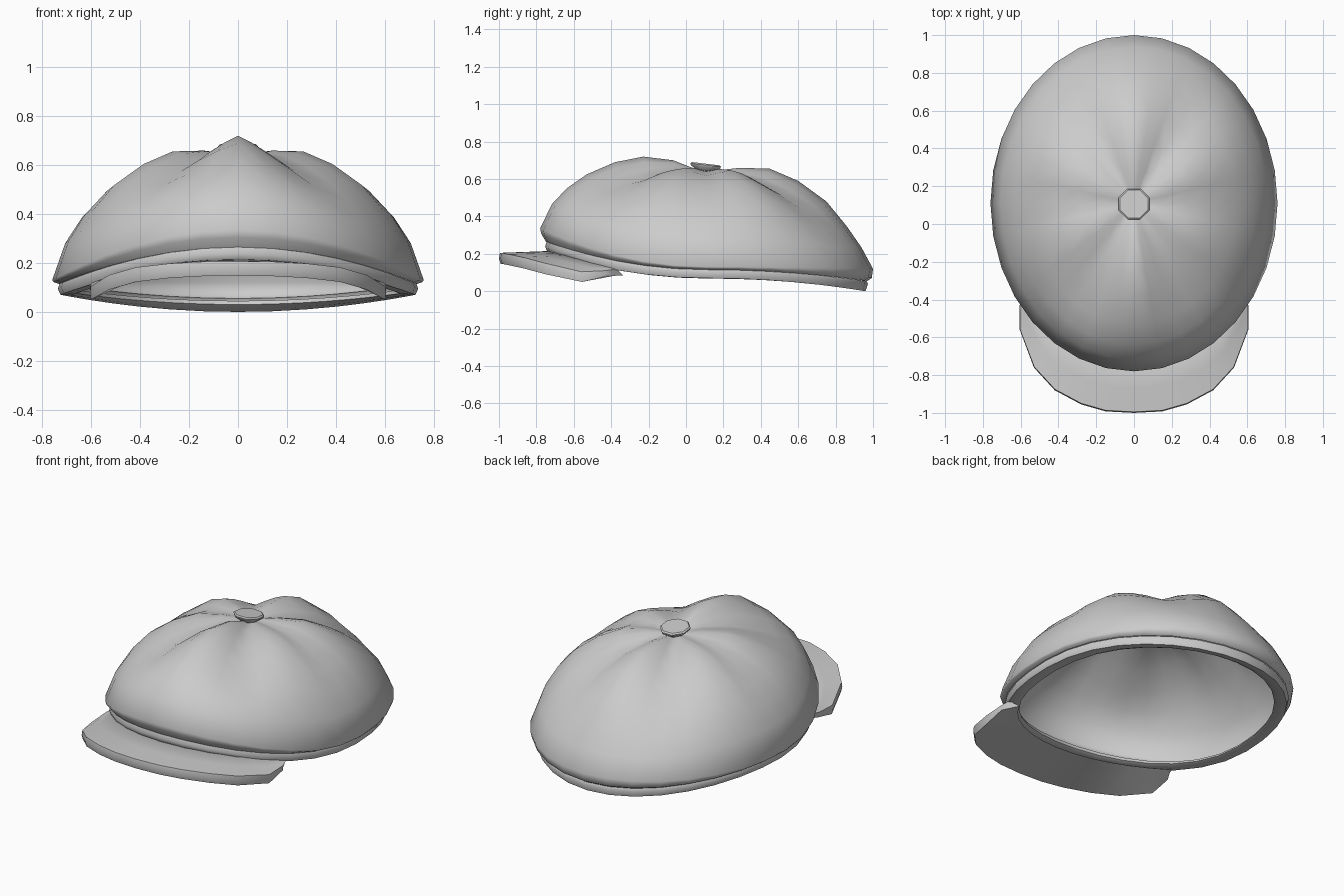
import bpy, bmesh, math

if "Cube" in bpy.data.objects:
    bpy.data.objects.remove(bpy.data.objects["Cube"])

CY, RX, RY, N = 0.11, 0.76, 0.89, 32
# Seams on each side: angle from the front, relative depth, half width
SEAMS = [(33.75, 1.0, 33.75), (90, 0.4, 26), (146.25, 0.95, 32)]


def add_object(name, verts, faces, angle):
    me = bpy.data.meshes.new(name)
    me.from_pydata(verts, [], faces)
    bm = bmesh.new()
    bm.from_mesh(me)
    bmesh.ops.remove_doubles(bm, verts=bm.verts, dist=1e-5)
    bmesh.ops.recalc_face_normals(bm, faces=bm.faces)
    bm.to_mesh(me)
    bm.free()
    ob = bpy.data.objects.new(name, me)
    bpy.context.collection.objects.link(ob)
    bpy.ops.object.select_all(action='DESELECT')
    ob.select_set(True)
    bpy.context.view_layer.objects.active = ob
    bpy.ops.object.shade_smooth_by_angle(angle=math.radians(angle))
    return ob


def grid_faces(rows, cols, closed):
    last = cols if closed else cols - 1
    return [(r * cols + c, r * cols + (c + 1) % cols,
             (r + 1) * cols + (c + 1) % cols, (r + 1) * cols + c)
            for r in range(rows - 1) for c in range(last)]


def seam_depth(a):
    d = math.degrees(a)
    d = min(d, 360 - d)
    return max(k * max(0, 1 - abs(d - s) / w) ** 1.05 for s, k, w in SEAMS)


def ring(row):
    """One elliptical ring; a is measured from the front, seams dip between panels."""
    t, zf, zs, zb, dip = row
    out = []
    for i in range(N):
        a = 2 * math.pi * i / N
        c = math.cos(a)
        z = zs + ((zf if c > 0 else zb) - zs) * c * c
        out.append((RX * t * math.sin(a), CY - RY * t * c, z - dip * seam_depth(a)))
    return out


# Crown: radial fraction, height at front / side / back, seam depth
crown_rows = [
    (0.01, .635, .635, .635, 0), (0.10, .665, .65, .65, .015),
    (0.20, .70, .655, .66, .04), (0.38, .72, .65, .655, .08),
    (0.55, .69, .595, .59, .085), (0.72, .625, .505, .48, .07),
    (0.84, .55, .40, .35, .035), (0.93, .465, .285, .235, .01),
    (1.00, .335, .13, .12, 0), (0.992, .305, .122, .07, 0), (0.965, .265, .115, .055, 0)]
verts = [v for r in crown_rows for v in ring(r)]
add_object("crown", verts, grid_faces(len(crown_rows), N, True), 80)

# Sweat band rolled under the rim
band_rows = [(0.96, .265, .115, .055, 0), (0.97, .24, .095, .04, 0), (0.955, .205, .07, .0, 0),
             (0.90, .195, .068, .012, 0), (0.87, .205, .075, .03, 0), (0.88, .23, .09, .045, 0)]
verts = [v for r in band_rows for v in ring(r)]
add_object("head_band", verts, grid_faces(len(band_rows), N, True), 60)

# Brim: half outline of the outer lower edge with thickness, mirrored, joined to the band
half = [(0, -1, .145, .06), (.15, -.992, .145, .06), (.28, -.955, .138, .06),
        (.42, -.88, .122, .06), (.53, -.76, .09, .06), (.605, -.56, .048, .055),
        (.605, -.43, .08, .03)]
full = [(-x, y, z, h) for x, y, z, h in reversed(half[1:])] + half
outer = [p[:3] for p in full]
middle = [(x, y, z + h * .5) for x, y, z, h in full]
upper = [(x, y, z + h) for x, y, z, h in full]


def inner(t, z0, z1):
    pts = []
    for i in range(-6, 7):
        a = math.radians(9.2 * i)
        k = (abs(i) / 6) ** 2
        pts.append((RX * t * math.sin(a), CY - RY * t * math.cos(a), z0 + (z1 - z0) * k))
    return pts


def mix(p, q, f):
    return [tuple(a + (b - a) * f for a, b in zip(u, v)) for u, v in zip(p, q)]


top_in, low_in = inner(0.95, .215, .12), inner(0.88, .175, .085)
rows = [top_in, mix(top_in, upper, .5), mix(top_in, upper, .98), middle,
        mix(outer, low_in, .03), mix(outer, low_in, .5), low_in, top_in]
verts = [v for r in rows for v in r]
faces = grid_faces(len(rows), 13, False)
faces += [[r * 13 + c for r in range(7)] for c in (0, 12)]
add_object("brim", verts, faces, 50)

# Button: eight-sided, tilted slightly backwards
verts = []
for r, z in [(.03, .615), (.05, .64), (.085, .665), (.088, .675), (.08, .682)]:
    for i in range(8):
        a = math.pi / 8 + i * math.pi / 4
        x, y = r * math.cos(a), r * math.sin(a)
        verts.append((x, CY - .005 + y, z - .12 * y))
faces = grid_faces(5, 8, True) + [list(range(8)), list(range(32, 40))]
add_object("button", verts, faces, 40)
